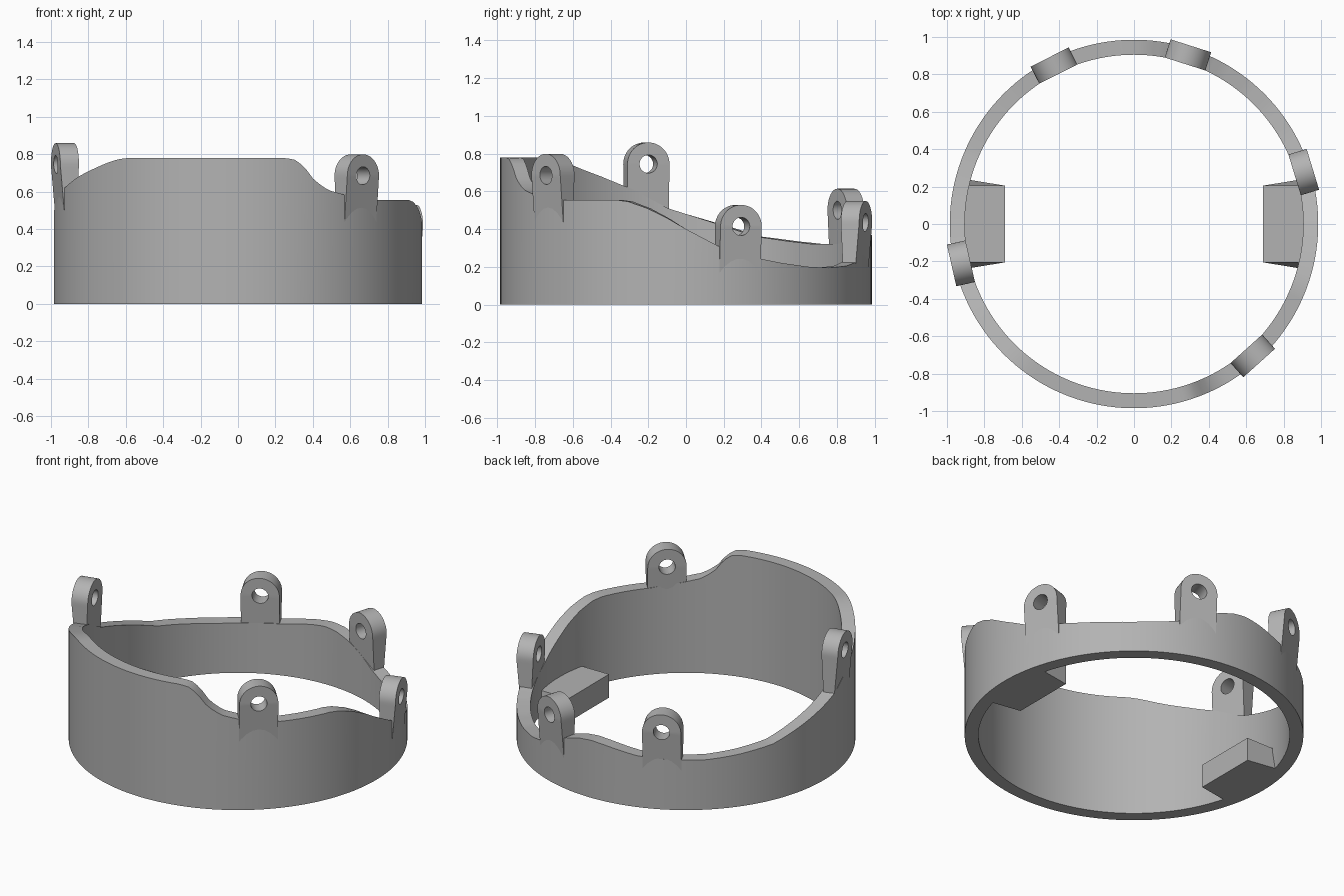
import bpy
import bmesh
from math import sin, cos, pi, radians, atan2
from mathutils import Vector, Matrix

cube = bpy.data.objects.get("Cube")
if cube:
    bpy.data.objects.remove(cube, do_unlink=True)

grey = bpy.data.materials.new("plain grey")
grey.use_nodes = True
colour = (0.45, 0.45, 0.45, 1)
grey.diffuse_color = colour
grey.node_tree.nodes["Principled BSDF"].inputs["Base Color"].default_value = colour

OUTER, INNER = 0.985, 0.905


def finish(name, bm, smooth=True):
    """Turn a bmesh into a named grey object."""
    bmesh.ops.recalc_face_normals(bm, faces=bm.faces)
    mesh = bpy.data.meshes.new(name)
    bm.to_mesh(mesh)
    bm.free()
    mesh.materials.append(grey)
    obj = bpy.data.objects.new(name, mesh)
    bpy.context.collection.objects.link(obj)
    if smooth:
        bpy.ops.object.select_all(action="DESELECT")
        obj.select_set(True)
        bpy.context.view_layer.objects.active = obj
        bpy.ops.object.shade_smooth_by_angle(angle=radians(30))
    return obj


def skin(bm, loops):
    """Join closed loops of points into a closed tube of quads."""
    rows = [[bm.verts.new(p) for p in loop] for loop in loops]
    for i, a in enumerate(rows):
        b = rows[(i + 1) % len(rows)]
        for j in range(len(a)):
            k = (j + 1) % len(a)
            bm.faces.new((a[j], a[k], b[k], b[j]))


# Rim height by angle in degrees, starting from the left side
RIM = [(0, .40), (5, .355), (10, .31), (17, .27), (23, .245), (31, .22),
       (41, .2), (50, .195), (60, .205), (66, .225), (73, .28), (80, .33),
       (86, .36), (91, .37), (97, .36), (108, .33), (120, .32), (132, .32),
       (143, .335), (156, .36), (168, .42), (179, .475), (186, .51),
       (198, .61), (204, .645), (210, .68), (216, .71), (225, .755),
       (229, .772), (233, .78), (285, .78), (288, .77), (291, .735),
       (294, .67), (297, .63), (300, .605), (306, .58), (318, .555),
       (338, .555), (342, .545), (348, .51), (354, .46), (360, .40)]


def rim_height(deg):
    for (a, h), (b, k) in zip(RIM, RIM[1:]):
        if a <= deg <= b:
            return h + (k - h) * (deg - a) / (b - a)


# Ring wall with a wavy rim
def circle(radius, top):
    return [(radius * cos(radians(d)), radius * sin(radians(d)),
             rim_height(d) if top else 0) for d in range(0, 360, 2)]


bm = bmesh.new()
skin(bm, [circle(OUTER, False), circle(OUTER, True),
          circle(INNER, True), circle(INNER, False)])
finish("ring_wall", bm)


# Upright lugs: round top, straight sides, bored eye, foot sunk into the wall
def lug(name, deg, z, half=0.114, depth=0.25, bore=0.048):
    angles = [i * pi / 24 for i in range(48)]
    angles += [atan2(-depth, s * half) % (2 * pi) for s in (1, -1)]
    angles.sort()
    edge, eye = [], []
    for a in angles:
        c, s = cos(a), sin(a)
        reach = half
        if s < -1e-6:
            reach = min(half / max(abs(c), 1e-6), depth / -s)
        edge.append((c * reach, s * reach))
        eye.append((c * bore, s * bore))

    def face(points, radius, lean):
        return [(radius + lean * min(h, 0) / depth, t, h) for t, h in points]

    bm = bmesh.new()
    skin(bm, [face(edge, 1.0, 0.022), face(eye, 1.0, 0.022),
              face(eye, 0.898, -0.012), face(edge, 0.898, -0.012)])
    place = Matrix.Rotation(radians(deg), 4, "Z") @ Matrix.Translation((0, 0, z))
    bm.transform(place)
    finish(name, bm)


for name, deg, z in [("front_left_lug", -48, .685), ("left_lug", 17, .414),
                     ("back_left_lug", 72.3, .435), ("back_right_lug", 116.8, .5),
                     ("right_lug", 192.8, .745)]:
    lug(name, deg, z)

# Inner ledge blocks, wider at the foot where they meet the wall
for name, side in (("left_ledge", 1), ("right_ledge", -1)):
    bm = bmesh.new()
    bmesh.ops.create_cube(bm, size=1)
    for v in bm.verts:
        at_wall, low = v.co.x > 0, v.co.z < 0
        width = 0.245 if at_wall and low else 0.205
        v.co = Vector((side * (0.935 if at_wall else 0.69),
                       width * (1 if v.co.y > 0 else -1),
                       0 if low else 0.15))
    finish(name, bm, smooth=False)
